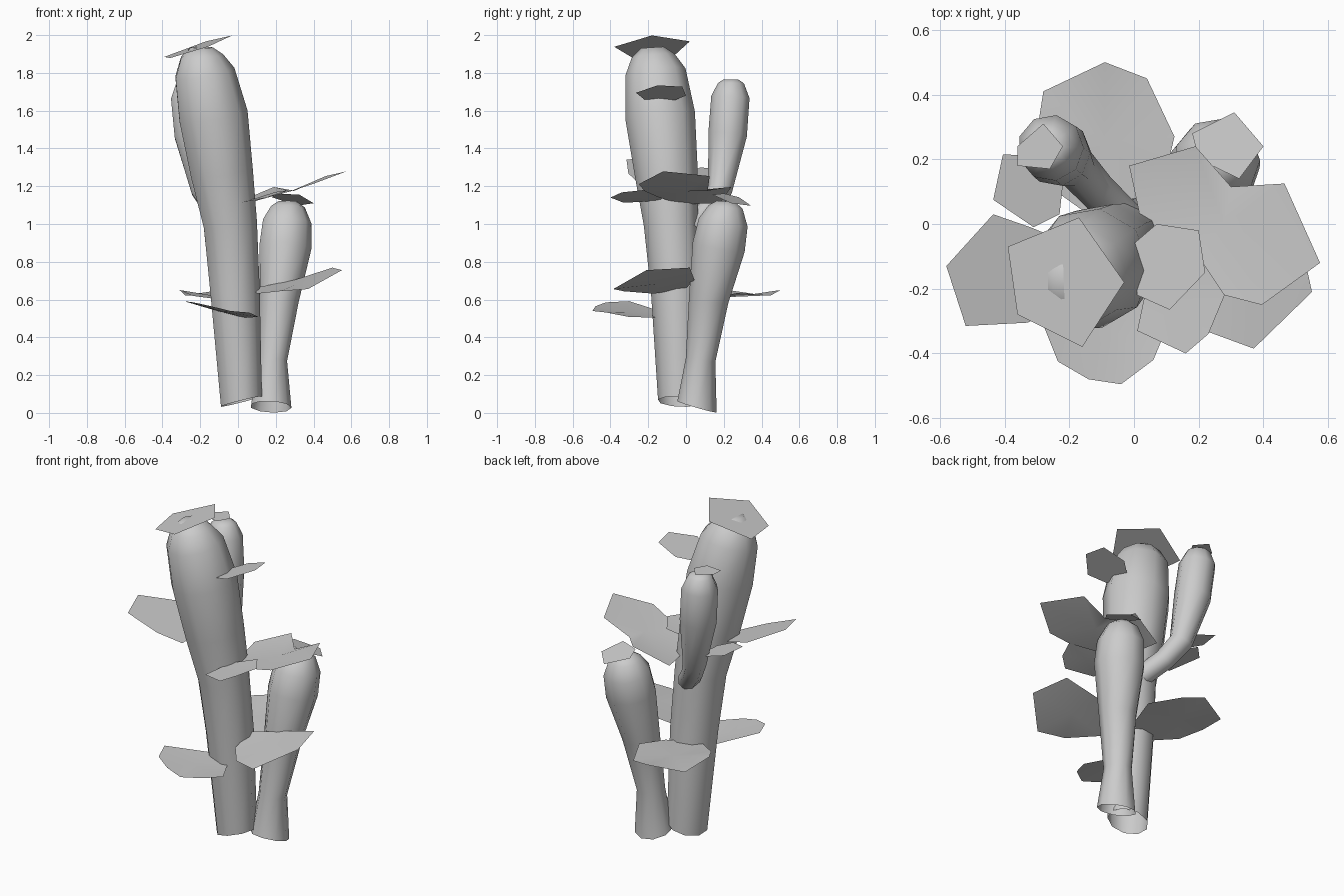
import bpy, bmesh, math
from mathutils import Vector


def finish(name, bm, angle):
    me = bpy.data.meshes.new(name)
    bm.to_mesh(me)
    bm.free()
    ob = bpy.data.objects.new(name, me)
    bpy.context.collection.objects.link(ob)
    bpy.ops.object.select_all(action='DESELECT')
    ob.select_set(True)
    bpy.context.view_layer.objects.active = ob
    bpy.ops.object.shade_smooth_by_angle(angle=math.radians(angle))
    return ob


# Tapered stem: rings (x, y, z, radius) along a path, open base, closed top
def stem(name, path, start_dir, sides=9):
    bm = bmesh.new()
    pts = [Vector(p[:3]) for p in path]
    rings = []
    for i, (p, row) in enumerate(zip(pts, path)):
        if i == 0:
            t = Vector(start_dir).normalized()
        else:
            nxt = pts[min(i + 1, len(pts) - 1)]
            t = ((p - pts[i - 1]).normalized() + (nxt - p).normalized()).normalized()
        u = Vector((0, 1, 0)).cross(t).normalized()
        v = t.cross(u)
        angles = [math.tau * k / sides for k in range(sides)]
        rings.append([bm.verts.new(p + row[3] * (u * math.cos(a) + v * math.sin(a)))
                      for a in angles])
    for a, b in zip(rings, rings[1:]):
        for k in range(sides):
            j = (k + 1) % sides
            bm.faces.new((a[k], a[j], b[j], b[k]))
    # low rounded tip
    tip = bm.faces.new(rings[-1])
    bmesh.ops.poke(bm, faces=[tip], offset=0.015)
    bmesh.ops.recalc_face_normals(bm, faces=bm.faces)
    return finish(name, bm, 60)


# Thin leaf: plan outline laid on the sloped plane z = c + a*x + b*y;
# an optional third value lifts a point, sag lowers the middle
def leaf(name, plane, outline, sag=0.0):
    c, a, b = plane
    bm = bmesh.new()
    face = bm.faces.new([bm.verts.new((p[0], p[1], c + a * p[0] + b * p[1] + sum(p[2:])))
                         for p in outline])
    face.normal_update()
    if face.normal.z < 0:
        face.normal_flip()
    bmesh.ops.poke(bm, faces=[face], offset=-sag)
    finish(name, bm, 50)


# Stems
stem("main_trunk", [
    (0.015, -0.035, 0.06, 0.115), (-0.02, -0.053, 0.65, 0.135),
    (-0.045, -0.08, 1.0, 0.146), (-0.09, -0.105, 1.27, 0.17),
    (-0.135, -0.137, 1.57, 0.188), (-0.18, -0.162, 1.80, 0.163),
    (-0.193, -0.175, 1.89, 0.115), (-0.193, -0.178, 1.935, 0.06)], (-0.25, 0.05, 1))
stem("right_stem", [
    (0.173, 0.058, 0.032, 0.11), (0.18, 0.077, 0.28, 0.08),
    (0.215, 0.12, 0.6, 0.107), (0.247, 0.173, 0.88, 0.142),
    (0.257, 0.197, 1.01, 0.133), (0.262, 0.21, 1.09, 0.092),
    (0.262, 0.212, 1.12, 0.05)], (0.05, 0.29, 1))
stem("back_branch", [
    (-0.03, 0.02, 0.97, 0.06), (-0.12, 0.11, 1.07, 0.06),
    (-0.185, 0.18, 1.18, 0.067), (-0.238, 0.22, 1.47, 0.104),
    (-0.258, 0.235, 1.67, 0.103), (-0.262, 0.238, 1.745, 0.07),
    (-0.262, 0.238, 1.765, 0.04)], (-0.6, 0.6, 0.6), 9)

# Leaves sitting on the stem tips
leaf("trunk_top_leaf", (2.023, 0.34, 0.08),
     [(-0.39, -0.07), (-0.17, 0.02), (-0.03, -0.18), (-0.16, -0.38), (-0.36, -0.28)])
leaf("branch_top_leaf", (1.782, 0, 0),
     [(-0.36, 0.24), (-0.28, 0.31), (-0.22, 0.24), (-0.26, 0.17), (-0.36, 0.18)])
leaf("right_stem_top_leaf", (1.262, -0.2, -0.3),
     [(0.18, 0.28), (0.31, 0.345), (0.40, 0.24), (0.325, 0.14), (0.2, 0.2)])

# Leaves standing out from the trunk sides
leaf("upper_right_leaf", (1.655, 0.36, 0),
     [(0, -0.06), (0.07, 0), (0.2, -0.02), (0.22, -0.15), (0.11, -0.265), (0.01, -0.22)])
leaf("middle_right_leaf", (1.095, 0.32, 0),
     [(-0.015, 0.18, 0.02), (0.19, 0.24, 0.04), (0.30, 0.115, -0.015),
      (0.465, 0.125, 0.01), (0.575, -0.12), (0.395, -0.25, -0.01),
      (0.28, -0.22, -0.01), (0.15, -0.15), (0.03, -0.03)], 0.015)
leaf("middle_front_leaf", (1.11, 0.25, 0),
     [(0.01, -0.33), (0.16, -0.40, -0.01), (0.23, -0.34), (0.28, -0.22),
      (0.2, -0.1, 0.01), (0.05, -0.14)], 0.005)
leaf("left_leaf", (1.14, -0.385, 0),
     [(-0.58, -0.13), (-0.435, 0.03), (-0.32, -0.01), (-0.2, -0.06), (-0.2, -0.25),
      (-0.33, -0.305), (-0.52, -0.315)])
leaf("back_left_leaf", (1.16, -0.32, 0),
     [(-0.405, 0.215), (-0.435, 0.075), (-0.31, -0.01), (-0.23, 0.03), (-0.22, 0.12),
      (-0.28, 0.21)])
leaf("low_back_leaf", (0.595, -0.06, 0.1),
     [(-0.31, 0.22, 0.015), (-0.28, 0.41, -0.03), (-0.09, 0.5), (0.04, 0.45, -0.015),
      (0.125, 0.27, 0.02), (0.08, 0.08), (-0.1, 0), (-0.24, 0.1)], 0.01)
leaf("low_front_leaf", (0.505, -0.25, -0.05),
     [(-0.285, -0.3), (-0.235, -0.425), (-0.14, -0.48), (-0.04, -0.495), (0.06, -0.42, 0.02),
      (0.11, -0.3, 0.015), (0.03, -0.14), (-0.1, -0.13)], 0.01)
leaf("low_right_leaf", (0.64, 0.25, 0.2),
     [(0.1, -0.17), (0.22, -0.33, 0.015), (0.37, -0.385), (0.55, -0.21, 0.02), (0.5, 0.02),
      (0.3, 0.045, -0.02), (0.08, 0)], 0.01)
